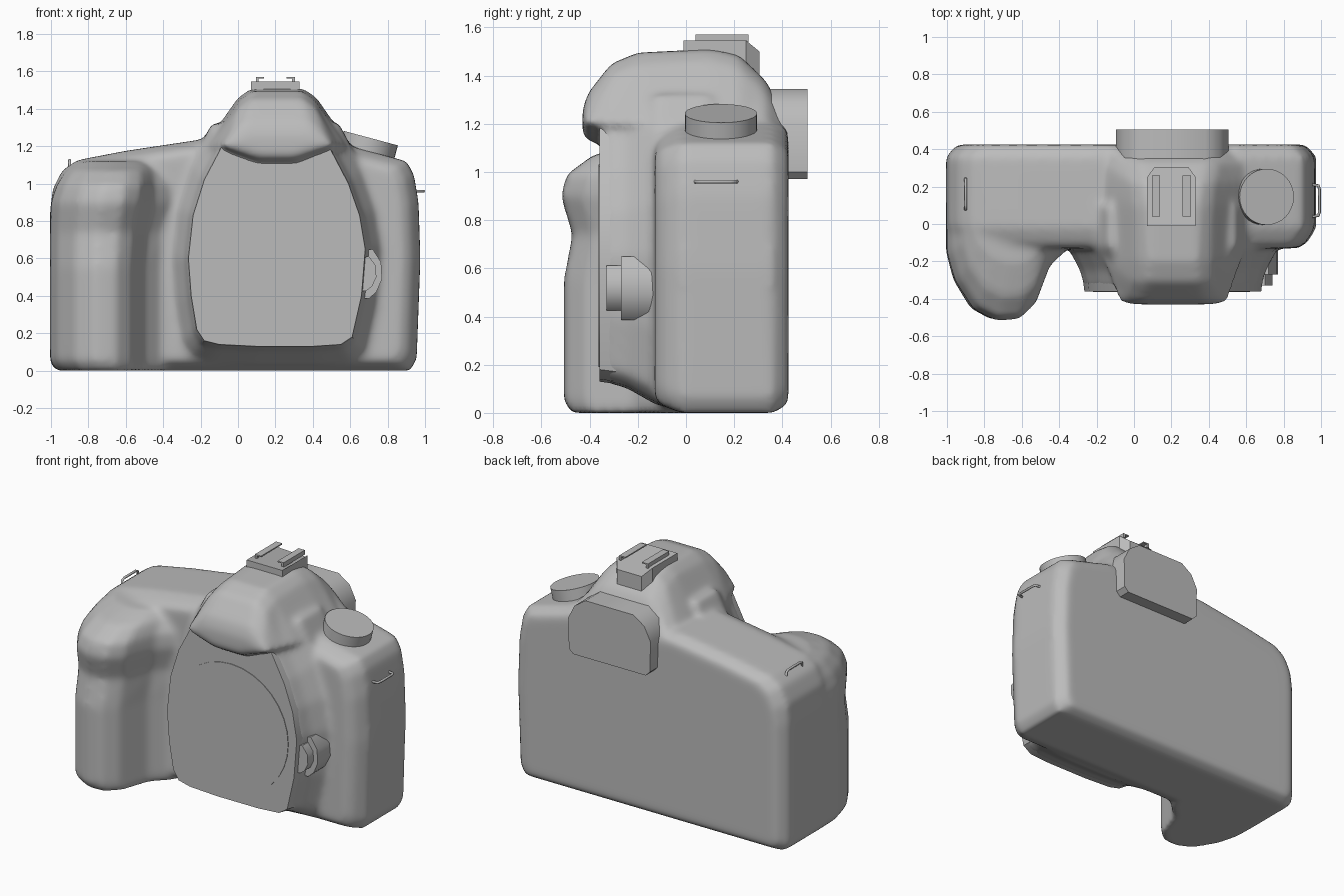
import bpy, bmesh, math
from mathutils import Matrix, Vector

if "Cube" in bpy.data.objects:
    bpy.data.objects.remove(bpy.data.objects["Cube"], do_unlink=True)

GREY = (0.5, 0.5, 0.5, 1)
mat = bpy.data.materials.new("plain_grey")
mat.use_nodes = True
mat.diffuse_color = GREY
bsdf = next(n for n in mat.node_tree.nodes if n.type == "BSDF_PRINCIPLED")
bsdf.inputs["Base Color"].default_value = GREY


def loft(bm, rings):
    """Skin a list of equal-length rings and cap both ends."""
    loops = [[bm.verts.new(p) for p in ring] for ring in rings]
    for a, b in zip(loops, loops[1:]):
        for i in range(len(a)):
            j = (i + 1) % len(a)
            bm.faces.new((a[i], a[j], b[j], b[i]))
    bm.faces.new(loops[0][::-1])
    bm.faces.new(loops[-1])


def finish(name, bm):
    bmesh.ops.recalc_face_normals(bm, faces=bm.faces[:])
    mesh = bpy.data.meshes.new(name)
    bm.to_mesh(mesh)
    bm.free()
    for p in mesh.polygons:
        p.use_smooth = True
    mesh.set_sharp_from_angle(angle=math.radians(35))
    mesh.materials.append(mat)
    ob = bpy.data.objects.new(name, mesh)
    bpy.context.collection.objects.link(ob)
    return ob


def scaled_rings(outline, centre, steps):
    """Rings of an x-z outline, one per (y, scale) step."""
    cx, cz = centre
    return [[(cx + (x - cx) * s, y, cz + (z - cz) * s) for x, z in outline]
            for y, s in steps]


def prism(name, outline, y0, y1):
    bm = bmesh.new()
    loft(bm, scaled_rings(outline, (0, 0), ((y0, 1), (y1, 1))))
    return finish(name, bm)


def disc(name, centre, radius, depth, rotation, sides=32):
    bm = bmesh.new()
    bmesh.ops.create_cone(bm, cap_ends=True, segments=sides, radius1=radius,
                          radius2=radius, depth=depth,
                          matrix=Matrix.Translation(centre) @ rotation)
    return finish(name, bm)


# Outlines seen from the front
body_outline = [(-0.97, 0), (0.92, 0), (0.955, 0.06), (0.975, 0.6), (0.965, 0.9),
                (0.94, 1.05), (0.9, 1.12), (0.6, 1.2), (-0.2, 1.235),
                (-0.6, 1.175), (-0.86, 1.125), (-0.94, 1.07), (-0.99, 0.97),
                (-1.005, 0.85), (-1.005, 0.04)]
mount_outline = [(-0.1, 0.14), (0.1, 0.13), (0.4, 0.13), (0.55, 0.14), (0.61, 0.18),
                 (0.66, 0.4), (0.68, 0.65), (0.65, 0.83), (0.59, 1.0), (0.48, 1.21),
                 (0.4, 1.16), (0.2, 1.14), (0.04, 1.16), (-0.08, 1.21),
                 (-0.18, 1.02), (-0.24, 0.83), (-0.265, 0.6), (-0.25, 0.4),
                 (-0.22, 0.22), (-0.18, 0.16)]
mount_centre = (0.2, 0.62)

# Body shell: slab, mount pedestal, grip and prism hump blended together
bm = bmesh.new()
loft(bm, scaled_rings(body_outline, (0, 0.6), ((-0.13, 0.9), (-0.1, 0.95), (-0.02, 1),
                                               (0.36, 1), (0.425, 0.94))))
loft(bm, scaled_rings(mount_outline, mount_centre, ((-0.345, 1), (-0.25, 1.05),
                                                    (-0.12, 1.2), (0.1, 1.2))))

grip_plan = [(-1, 0.1), (-1, -0.15), (-0.96, -0.3), (-0.87, -0.45), (-0.76, -0.51),
             (-0.65, -0.5), (-0.57, -0.42), (-0.5, -0.22), (-0.4, -0.12), (-0.38, 0.1)]
grip_levels = [(0, 0.95, 0.97, 0), (0.05, 1, 1.005, 0), (0.55, 1, 1.005, 0),
               (0.74, 0.94, 1.005, 0.02), (0.9, 1.02, 1, 0.06), (0.99, 0.98, 0.97, 0.06),
               (1.07, 0.8, 0.92, 0.04), (1.12, 0.5, 0.86, 0)]
loft(bm, [[(-left + (x + 1) * (left - 0.38 + widen) / 0.62, 0.1 - (0.1 - y) * d, z)
           for x, y in grip_plan] for z, d, left, widen in grip_levels])

# y, top height, underside height, half width at shoulder, half width at top
hump_sections = [(-0.43, 1.26, 1.15, 0.28, 0.25), (-0.405, 1.33, 1.13, 0.3, 0.24),
                 (-0.31, 1.45, 1.1, 0.33, 0.21), (-0.2, 1.495, 1, 0.37, 0.2),
                 (0.1, 1.51, 1, 0.39, 0.21), (0.22, 1.485, 1, 0.39, 0.22),
                 (0.33, 1.38, 1, 0.38, 0.25), (0.42, 1.22, 1, 0.35, 0.28)]
rings = []
for y, top, under, wide, narrow in hump_sections:
    half = [(0.1, under), (wide, 1.2), (narrow, top - 0.05), (narrow - 0.07, top)]
    rings.append([(0.21 + x, y, z) for x, z in half] +
                 [(0.21 - x, y, z) for x, z in reversed(half)])
loft(bm, rings)
shell = finish("body_shell", bm)
remesh = shell.modifiers.new("blend", "REMESH")
remesh.mode = "VOXEL"
remesh.voxel_size = 0.018
remesh.use_smooth_shade = True
smooth = shell.modifiers.new("soften", "SMOOTH")
smooth.factor = 0.5
smooth.iterations = 14

# Lens mount plate and cap
bm = bmesh.new()
loft(bm, scaled_rings(mount_outline, mount_centre, ((-0.36, 1), (-0.29, 1.02))))
finish("mount_plate", bm)
disc("mount_cap", (0.2, -0.355, 0.61), 0.42, 0.018, Matrix.Rotation(math.pi / 2, 4, "X"))

# Viewfinder eyepiece
prism("eyepiece", [(-0.06, 0.97), (0.47, 0.97), (0.5, 1), (0.505, 1.2), (0.46, 1.29),
                   (0.38, 1.345), (0.03, 1.345), (-0.05, 1.29), (-0.095, 1.2),
                   (-0.09, 1)], 0.33, 0.505)

# Accessory shoe: base sloping down at the back, plus two lipped rails
bm = bmesh.new()
shoe_plan = [(-0.13, -0.01), (0.13, -0.01), (0.13, 0.25), (0.09, 0.305),
             (-0.09, 0.305), (-0.13, 0.25)]
loft(bm, [[(0.2 + x, y, 1.4) for x, y in shoe_plan],
          [(0.2 + x, y, 1.545 if y < 0.28 else 1.5) for x, y in shoe_plan]])
finish("shoe_base", bm)
for side, label in ((-1, "right"), (1, "left")):
    rail = [(0.105, 1.54), (0.105, 1.57), (0.06, 1.57), (0.06, 1.562),
            (0.09, 1.562), (0.09, 1.54)]
    prism("shoe_rail_" + label, [(0.2 + side * x, z) for x, z in rail], 0.04, 0.26)

# Mode dial, leaning outward
tilt = Matrix.Rotation(math.radians(15), 4, "Y")
top = Vector((0.71, 0.145, 1.243))
disc("mode_dial", top - tilt @ Vector((0, 0, 0.075)), 0.15, 0.15, tilt)

# Lens release button: wide base with a narrower cap
release = [(0.62, -0.13), (0.7, -0.135), (0.74, -0.1), (0.77, -0.03),
           (0.765, 0.06), (0.72, 0.13), (0.62, 0.11)]
for name, s, y0, y1 in (("release_base", 1, -0.27, -0.1), ("release_cap", 0.7, -0.33, -0.26)):
    prism(name, [(0.62 + (x - 0.62) * (s + 0.1 if s < 1 else 1), 0.52 + z * s)
                 for x, z in release], y0, y1)


# Strap lugs made from bent wire
def lug(name, points):
    curve = bpy.data.curves.new(name, "CURVE")
    curve.dimensions = "3D"
    curve.bevel_depth = 0.008
    curve.bevel_resolution = 1
    spline = curve.splines.new("POLY")
    spline.points.add(len(points) - 1)
    for p, co in zip(spline.points, points):
        p.co = (*co, 1)
    curve.materials.append(mat)
    bpy.context.collection.objects.link(bpy.data.objects.new(name, curve))


span = ((0, 0.0), (0.9, 0.01), (1, 0.03), (1, 0.15), (0.9, 0.17), (0, 0.18))
lug("strap_lug_left", [(0.93 + 0.062 * t, 0.035 + y, 0.96) for t, y in span])
lug("strap_lug_right", [(-0.9, 0.07 + y, 1.04 + 0.085 * t) for t, y in span])
